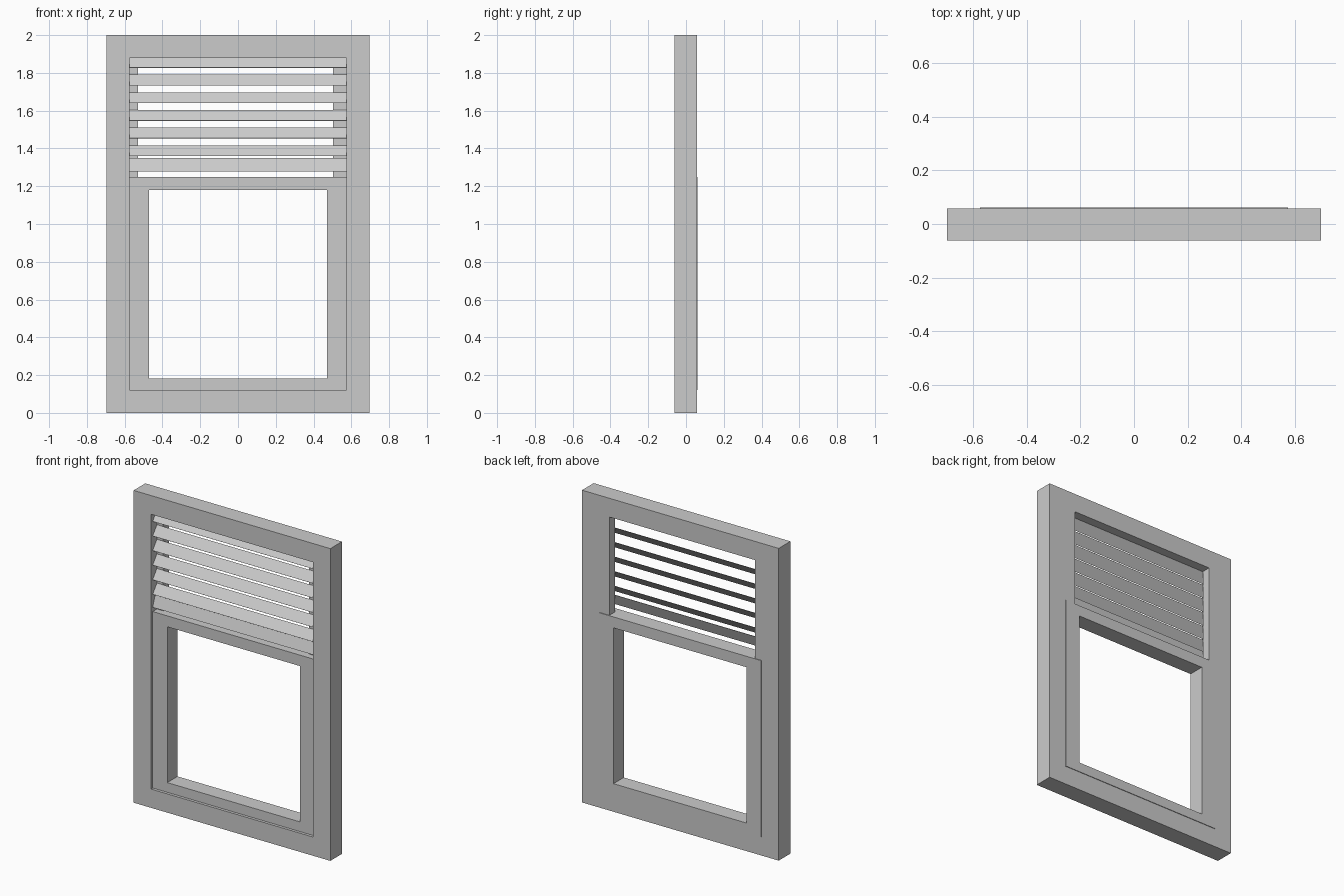
import bpy, bmesh, math
from mathutils import Matrix

if "Cube" in bpy.data.objects:
    bpy.data.objects.remove(bpy.data.objects["Cube"])


def finish(name, bm):
    bmesh.ops.recalc_face_normals(bm, faces=bm.faces)
    me = bpy.data.meshes.new(name)
    bm.to_mesh(me)
    bm.free()
    ob = bpy.data.objects.new(name, me)
    bpy.context.collection.objects.link(ob)
    return ob


def box(name, x0, x1, y0, y1, z0, z1):
    bm = bmesh.new()
    bmesh.ops.create_cube(bm, size=1)
    bmesh.ops.scale(bm, vec=(x1 - x0, y1 - y0, z1 - z0), verts=bm.verts)
    bmesh.ops.translate(bm, vec=((x0 + x1) / 2, (y0 + y1) / 2, (z0 + z1) / 2), verts=bm.verts)
    return finish(name, bm)


def ring(name, outer, inner, y0, y1):
    """Rectangular frame; outer and inner are (half width, z low, z high)."""
    bm = bmesh.new()
    loops = [[bm.verts.new((sx * w, y0, z)) for sx, z in ((-1, lo), (1, lo), (1, hi), (-1, hi))]
             for w, lo, hi in (outer, inner)]
    a, b = loops
    for i in range(4):
        j = (i + 1) % 4
        bm.faces.new((a[i], a[j], b[j], b[i]))
    ext = bmesh.ops.extrude_face_region(bm, geom=bm.faces[:], use_keep_orig=True)
    moved = [v for v in ext["geom"] if isinstance(v, bmesh.types.BMVert)]
    bmesh.ops.translate(bm, vec=(0, y1 - y0, 0), verts=moved)
    return finish(name, bm)


def slat(name, front, back, thickness=0.002):
    """Tilted board running from its low front edge to its high back edge, as (y, z)."""
    dy, dz = back[0] - front[0], back[1] - front[1]
    bm = bmesh.new()
    bmesh.ops.create_cube(bm, size=1)
    bmesh.ops.scale(bm, vec=(2 * OPEN_W, math.hypot(dy, dz), thickness), verts=bm.verts)
    place = (Matrix.Translation((0, (front[0] + back[0]) / 2, (front[1] + back[1]) / 2))
             @ Matrix.Rotation(math.atan2(dz, dy), 4, 'X'))
    bmesh.ops.transform(bm, matrix=place, verts=bm.verts)
    return finish(name, bm)


OPEN_W = 0.574
FRONT, BACK = -0.061, 0.057

# Outer frame and lower sash
ring("outer_frame", (0.697, 0, 2), (OPEN_W, 0.12, 1.88), FRONT, BACK)
ring("lower_sash", (OPEN_W, 0.12, 1.25), (0.471, 0.182, 1.18), -0.043, 0.061)

# Stiles behind the louvres (the right one is wider)
box("left_stile", -OPEN_W, -0.53, 0.0, BACK, 1.25, 1.88)
box("right_stile", 0.503, OPEN_W, 0.0, BACK, 1.25, 1.88)

# Louvre slats, the lowest one set steeper
for i in range(6):
    z = 1.827 - i * 0.0934
    slat(f"louvre_slat_{i + 1}", (-0.043, z), (0.0, z + 0.056))
slat("bottom_slat", (-0.043, 1.277), (-0.016, 1.35))
